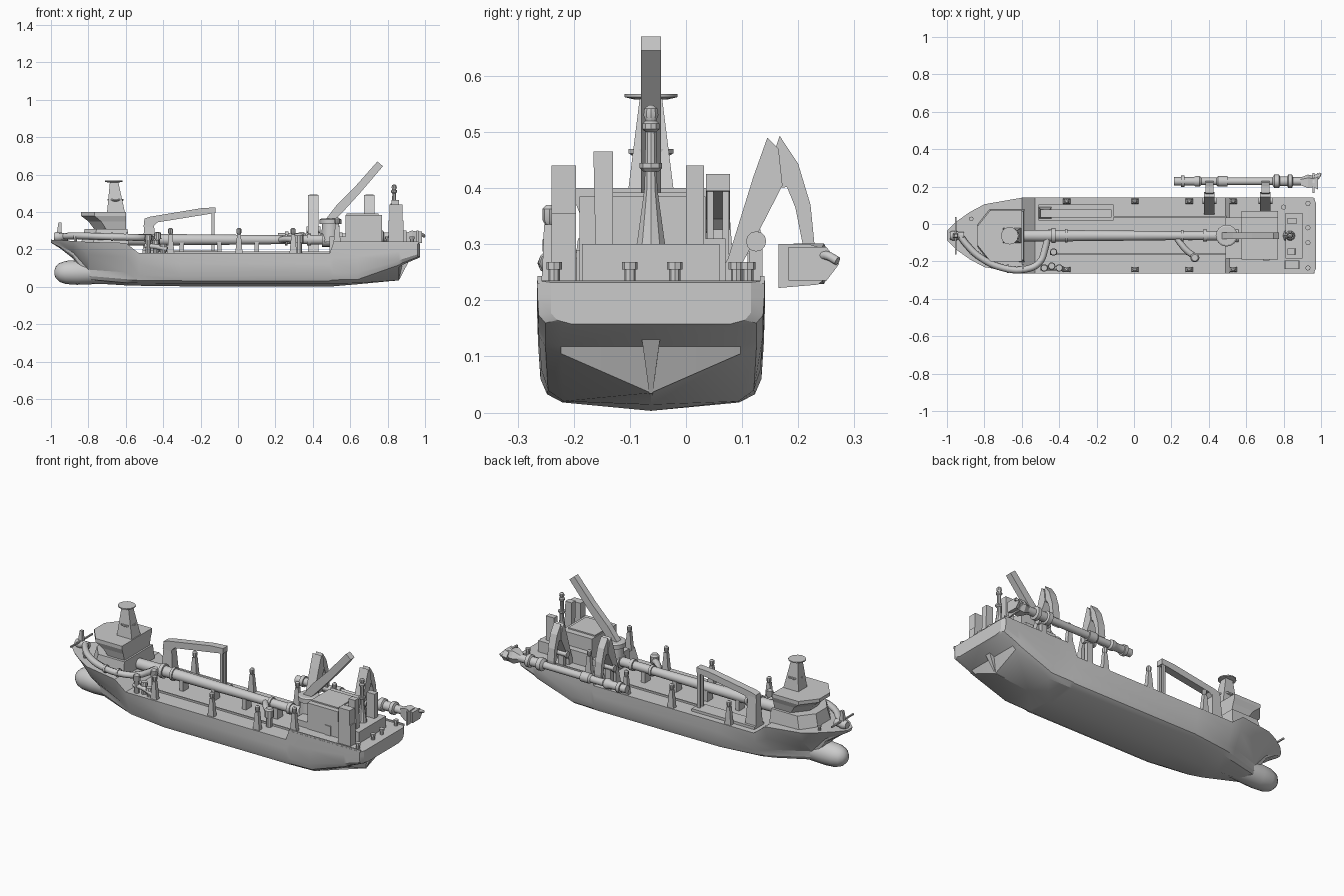
import bpy, math

C = -0.0625  # hull centreline in y


def smooth_active(ob, angle):
    bpy.ops.object.select_all(action='DESELECT')
    ob.select_set(True)
    bpy.context.view_layer.objects.active = ob
    if ob.type == 'CURVE':
        bpy.ops.object.convert(target='MESH')
    else:
        bpy.ops.object.mode_set(mode='EDIT')
        bpy.ops.mesh.select_all(action='SELECT')
        bpy.ops.mesh.normals_make_consistent(inside=False)
        bpy.ops.object.mode_set(mode='OBJECT')
    if angle:
        bpy.ops.object.shade_smooth_by_angle(angle=math.radians(angle))


def loft(name, rings, angle=0):
    n = len(rings[0])
    faces = [tuple(range(n)), tuple(range((len(rings) - 1) * n, len(rings) * n))]
    for r in range(len(rings) - 1):
        for i in range(n):
            a, b = r * n + i, r * n + (i + 1) % n
            faces.append((a, b, b + n, a + n))
    me = bpy.data.meshes.new(name)
    me.from_pydata([v for ring in rings for v in ring], [], faces)
    ob = bpy.data.objects.new(name, me)
    bpy.context.collection.objects.link(ob)
    smooth_active(ob, angle)


def prism(name, pts, axis, a, b):
    put = {'x': lambda p, t: (t, p[0], p[1]), 'y': lambda p, t: (p[0], t, p[1]),
           'z': lambda p, t: (p[0], p[1], t)}[axis]
    loft(name, [[put(p, t) for p in pts] for t in (a, b)])


def box(name, x0, x1, y0, y1, z0, z1):
    prism(name, [(x0, y0), (x1, y0), (x1, y1), (x0, y1)], 'z', z0, z1)


def taper(name, bottom, top, z0, z1):
    loft(name, [[(x, y, z) for x, y in ((p[0], p[2]), (p[1], p[2]), (p[1], p[3]), (p[0], p[3]))]
                for p, z in ((bottom, z0), (top, z1))])


def revolve(name, prof, axis, u, v, n=16):
    """prof = (position, radius) along x (u=y, v=z) or along z (u=x, v=y)"""
    rings = []
    for t, r in prof:
        circle = [(u + r * math.cos(k), v + r * math.sin(k)) for k in (2 * math.pi * i / n for i in range(n))]
        rings.append([(t, p, q) if axis == 'x' else (p, q, t) for p, q in circle])
    loft(name, rings, 32)


def tube(name, pts, r):
    cu = bpy.data.curves.new(name, 'CURVE')
    cu.dimensions = '3D'
    cu.bevel_depth, cu.bevel_resolution, cu.use_fill_caps, cu.resolution_u = r, 2, True, 5
    sp = cu.splines.new('BEZIER')
    sp.bezier_points.add(len(pts) - 1)
    for q, p in zip(sp.bezier_points, pts):
        q.co = p
        q.handle_left_type = q.handle_right_type = 'AUTO'
    ob = bpy.data.objects.new(name, cu)
    bpy.context.collection.objects.link(ob)
    smooth_active(ob, 50)


# Hull: x, keel z, bilge z, deck z, deck half width, bottom half width
rings = []
for x, zk, zs, zt, wt, wl in [
        (-1.0, .236, .238, .252, .025, .018), (-.95, .205, .21, .25, .075, .045),
        (-.88, .15, .16, .245, .125, .05), (-.8, .02, .04, .24, .168, .06),
        (-.6, .008, .022, .235, .203, .14), (-.53, .006, .02, .18, .203, .165),
        (-.3, .003, .018, .18, .203, .197), (.49, .003, .018, .18, .203, .197),
        (.51, .003, .018, .235, .203, .197), (.64, .014, .02, .235, .203, .195),
        (.86, .035, .105, .235, .203, .2), (.88, .118, .118, .235, .203, .2),
        (.96, .152, .152, .235, .203, .2), (.972, .158, .158, .232, .178, .178)]:
    h = zt - zs
    half = [(.8 * wl, zs), (.94 * wl, zs + .09 * h), (wl, zs + .26 * h),
            (wl + .7 * (wt - wl), zs + .65 * h), (wt, zt)]
    rings.append([(x, C - w, z) for w, z in reversed(half)] + [(x, C, zk)]
                 + [(x, C + w, z) for w, z in half])
loft('hull', rings, 25)
revolve('bulbous_bow', [(-.982, .008), (-.975, .03), (-.955, .05), (-.92, .062), (-.86, .066),
                        (-.7, .06), (-.5, .03)], 'x', C, .077)
loft('skeg', [[(x, C - .003, z), (x, C + .003, z), (x + d, C + .016, .13), (x + d, C - .016, .13)]
              for x, z, d in ((.8, .03, 0), (.86, .034, .05))])

# Aft deck rails and hopper coamings
for s in (-1, 1):
    y = C + s * .198
    box('aft_bulwark', .51, .965, y - .004, y + .004, .23, .243)
    box('hopper_coaming', -.45, .5, C + s * .1 - .004, C + s * .1 + .004, .175, .19)


# Wheelhouse, flaring outward to the bridge roof
def octo(x0, x1, w, c, z):
    return [(x0, C - w + c, z), (x0 + c * .8, C - w, z), (x1, C - w, z),
            (x1, C + w, z), (x0 + c * .8, C + w, z), (x0, C + w - c, z)]


loft('forward_house', [octo(-.84, -.585, .14, .08, .23), octo(-.82, -.59, .13, .08, .31)])
loft('wheelhouse', [octo(-.77, -.6, .115, .08, .31), octo(-.8, -.6, .125, .085, .35),
                    octo(-.84, -.6, .137, .09, .38), octo(-.84, -.6, .137, .09, .4)])
taper('radar_mast', (-.7, -.605, C - .04, C + .04), (-.685, -.64, C - .02, C + .02), .4, .56)
revolve('mast_platform', [(.455, .03), (.462, .042), (.47, .042)], 'z', -.655, C, 10)
revolve('mast_top_disc', [(.558, .03), (.562, .047), (.568, .047)], 'z', -.665, C, 12)

# Bow fittings
box('bow_crossbar', -.957, -.949, C - .1, C + .1, .283, .291)
taper('bow_post', (-.975, -.94, C - .015, C + .015), (-.96, -.945, C - .008, C + .008), .24, .345)
for s in (-1, 1):
    revolve('bow_bollard', [(.235, .008), (.265, .008), (.265, .012), (.275, .012)], 'z', -.87, C + s * .09, 8)

# Bow discharge pipe curving round the starboard side
tube('bow_pipe', [(-.93, C, .27), (-.895, -.11, .272), (-.82, -.18, .272), (-.7, -.235, .268),
                  (-.58, -.242, .265), (-.505, -.205, .262), (-.475, -.13, .26), (-.46, C, .26)], .018)
revolve('bow_pipe_coupling', [(-.985, .02), (-.97, .026), (-.95, .026), (-.94, .02), (-.91, .02)], 'x', C, .268, 12)
for x in (-.68, -.6):
    revolve('bow_pipe_flange', [(x, .023), (x + .012, .023)], 'x', -.24, .267, 12)

# Main deck pipe with collars
revolve('deck_pipe', [(-.6, .03), (-.44, .032), (-.44, .04), (-.42, .04), (-.42, .03), (-.37, .03),
                      (-.37, .037), (-.355, .037), (-.355, .03), (-.05, .027), (.2, .024), (.25, .024),
                      (.25, .031), (.265, .031), (.265, .024), (.37, .024), (.37, .032), (.39, .032),
                      (.39, .026), (.45, .026), (.45, .038), (.56, .038)], 'x', C, .252)
for x in (-.3, -.1, .1, .3):
    box('pipe_saddle', x - .012, x + .012, C - .025, C + .025, .175, .24)
tube('branch_pipe', [(.22, C, .25), (.25, -.105, .255), (.28, -.14, .255), (.325, -.175, .25)], .017)
revolve('branch_valve', [(.18, .018), (.235, .018), (.235, .025), (.275, .025), (.285, .018)], 'z', .325, -.18, 10)

# Deck posts along both sides
for x in (-.36, .005, .295, .53):
    for y in (-.243, .122):
        z = .18 if x < .5 else .235
        taper('deck_post', (x - .02, x + .02, y - .014, y + .014), (x - .01, x + .01, y - .01, y + .01), z - .005, z + .1)
        revolve('post_lamp', [(z + .1, .008), (z + .108, .013), (z + .128, .013), (z + .135, .006)], 'z', x, y, 8)

# Valve cluster on the starboard side of the fore deck
for x, y, h in ((-.48, -.235, .1), (-.44, -.225, .07), (-.4, -.235, .05), (-.43, -.15, .11)):
    revolve('deck_valve', [(.175, .014), (.18 + h * .7, .014), (.18 + h * .7, .02), (.18 + h, .017)], 'z', x, y, 10)
tube('valve_pipe', [(-.5, -.235, .22), (-.44, -.235, .215), (-.38, -.24, .2)], .013)

# Forward deck crane with its boom rest
box('crane_base', -.51, -.11, .02, .105, .175, .195)
taper('crane_column', (-.51, -.44, .03, .09), (-.5, -.45, .038, .078), .19, .35)
prism('crane_boom', [(-.505, .32), (-.455, .32), (-.43, .345), (-.12, .395), (-.12, .425), (-.2, .42),
                     (-.47, .375), (-.5, .365)], 'y', .036, .078)
for y in (.043, .071):
    box('boom_rest_leg', -.142, -.125, y - .006, y + .006, .19, .4)

# Aft house and main crane
box('aft_lower_house', .49, .58, -.185, .035, .175, .27)
box('aft_house', .575, .77, -.19, .035, .23, .385)
box('aft_side_house', .575, .77, .03, .07, .23, .31)
box('house_vent', .58, .75, -.16, .0, .385, .392)
box('stern_locker', .81, .9, -.185, .06, .23, .3)
box('house_door', .69, .725, -.195, -.185, .235, .29)
revolve('crane_pedestal', [(.24, .05), (.335, .046), (.335, .058), (.36, .058), (.365, .05)], 'z', .495, C)
prism('main_boom', [(.46, .35), (.5, .34), (.56, .4), (.66, .51), (.775, .645), (.745, .67), (.63, .54), (.53, .44)],
      'y', C - .018, C + .018)

# Funnels, aft mast and stern deck gear
box('funnel', .805, .885, -.24, -.196, .23, .355)
box('funnel_top', .81, .88, -.24, -.196, .355, .44)
taper('exhaust_starboard', (.82, .87, -.16, -.13), (.82, .86, -.165, -.13), .23, .465)
box('exhaust_port', .82, .87, .0, .032, .23, .44)
revolve('aft_mast', [(.23, .04), (.31, .025), (.4, .012), (.5, .01), (.505, .016), (.515, .016), (.52, .01),
                     (.53, .014), (.542, .012), (.548, .004)], 'z', .835, C, 10)
revolve('aft_mast_ring', [(.43, .014), (.436, .02), (.445, .02)], 'z', .835, C, 8)
for x, y in ((.93, -.235), (.93, .11), (.8, .09), (.93, -.1), (.93, -.02)):
    revolve('stern_bollard', [(.23, .01), (.255, .01), (.255, .014), (.268, .014)], 'z', x, y, 8)

# Port gantries carrying the suction pipe
for x0, x1 in ((.375, .43), (.675, .73)):
    z = .175 if x0 < .5 else .23
    prism('gantry_leg', [(.05, z), (.1, z), (.1, .265), (.172, .405), (.165, .47), (.145, .49), (.12, .42), (.075, .275)],
          'x', x0, x1)
    prism('gantry_arm', [(.145, .43), (.167, .493), (.2, .443), (.222, .37), (.229, .3), (.222, .24),
                         (.208, .3), (.195, .365), (.18, .402), (.165, .4)], 'x', x0 + .006, x1 - .006)
    revolve('gantry_winch', [(x0 - .01, .018), (x0, .018), (x0, .013), (x1, .013), (x1, .018), (x1 + .01, .018)],
            'x', .125, .305, 12)
    box('winch_foot', x0 + .01, x1 - .01, .112, .136, z, .295)

# Suction pipe with flanges and drag head
revolve('suction_pipe', [(.215, .022), (.25, .022), (.25, .03), (.27, .03), (.27, .022), (.32, .022), (.33, .028),
                         (.35, .028), (.36, .02), (.44, .02), (.45, .028), (.5, .028), (.5, .02), (.74, .02),
                         (.75, .036), (.775, .036), (.78, .026), (.82, .026), (.825, .036), (.845, .036),
                         (.85, .022), (.9, .022)], 'x', .228, .265)
loft('drag_head', [[(x, .228 - a, .265 - b), (x, .228 + a * .5, .265 - b), (x, .228 + a, .265),
                    (x, .228 + a * .5, .265 + b), (x, .228 - a, .265 + b)]
                   for x, a, b in ((.89, .02, .02), (.93, .036, .036), (.96, .03, .03), (.985, .045, .03))])
prism('drag_head_visor', [(.165, .222), (.235, .228), (.25, .24), (.272, .265), (.25, .29), (.22, .3), (.165, .3)],
      'x', .955, .965)
tube('drag_head_lip', [(.96, .228, .275), (.985, .25, .28), (.995, .27, .27)], .008)
